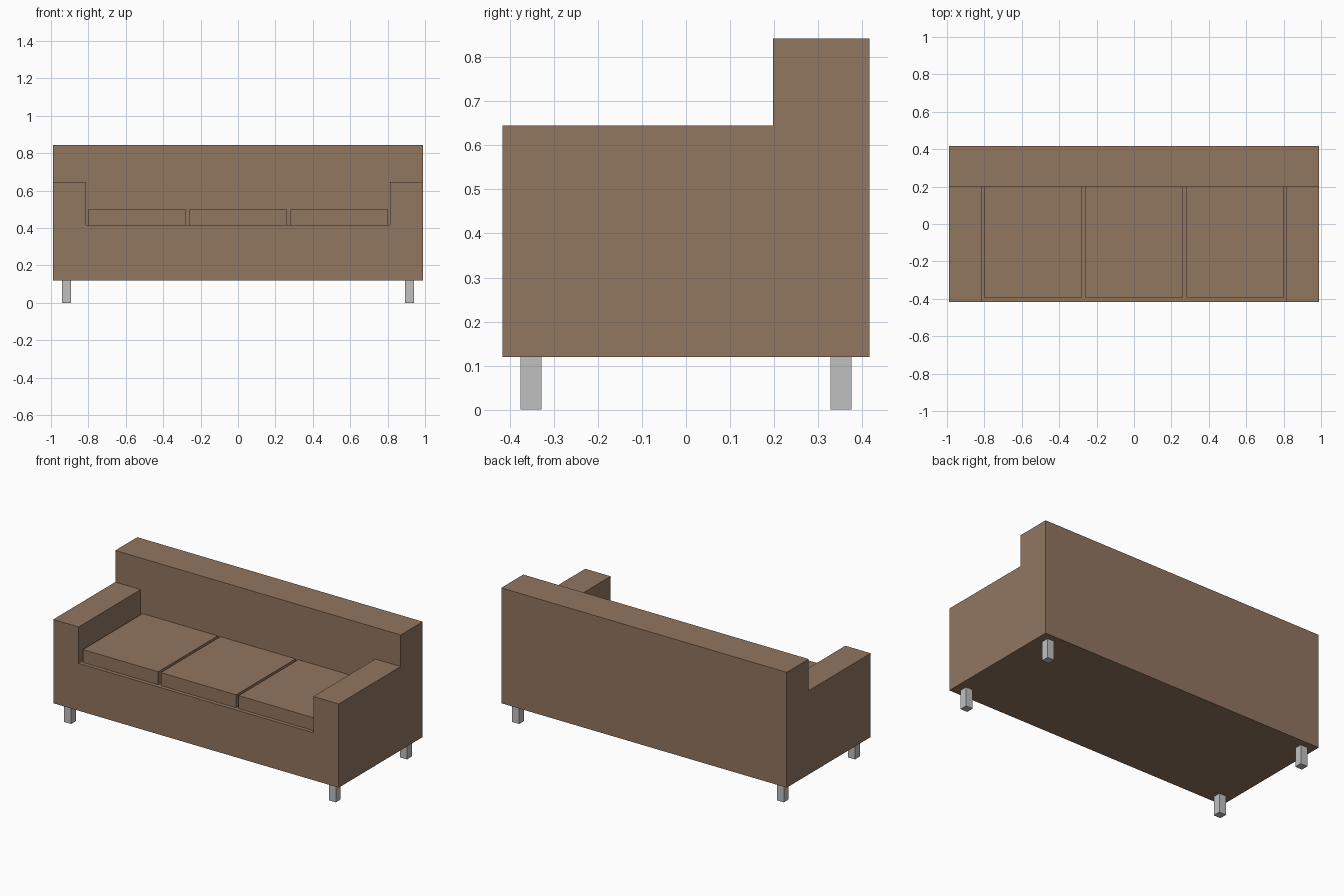
import bpy
import bmesh
from mathutils import Vector

cube = bpy.data.objects.get("Cube")
if cube:
    bpy.data.objects.remove(cube, do_unlink=True)


def make_material(name, rgb):
    mat = bpy.data.materials.new(name)
    mat.use_nodes = True
    mat.diffuse_color = (*rgb, 1)
    bsdf = next(n for n in mat.node_tree.nodes if n.type == "BSDF_PRINCIPLED")
    bsdf.inputs["Base Color"].default_value = (*rgb, 1)
    return mat


def box(name, low, high, mat):
    """Flat-faced block spanning two opposite corners."""
    low, high = Vector(low), Vector(high)
    size = high - low
    bm = bmesh.new()
    bmesh.ops.create_cube(bm, size=1)
    bmesh.ops.scale(bm, vec=size, verts=bm.verts)
    mesh = bpy.data.meshes.new(name)
    bm.to_mesh(mesh)
    bm.free()
    mesh.materials.append(mat)
    obj = bpy.data.objects.new(name, mesh)
    obj.location = (low + high) / 2
    bpy.context.collection.objects.link(obj)
    return obj


fabric = make_material("brown_fabric", (0.285, 0.18, 0.118))
metal = make_material("light_grey_metal", (0.53, 0.53, 0.53))

# Main dimensions
W, D = 0.99, 0.416
BOTTOM, SEAT, ARM_TOP, BACK_TOP = 0.12, 0.417, 0.645, 0.843
BACK_Y, ARM_X = 0.198, 0.814

# Base and backrest
box("seat_base", (-W, -D, BOTTOM), (W, BACK_Y, SEAT), fabric)
box("backrest", (-W, BACK_Y, BOTTOM), (W, D, BACK_TOP), fabric)

# Armrests
for side, x in (("right", -W), ("left", ARM_X)):
    box(side + "_armrest", (x, -D, SEAT), (x + W - ARM_X, BACK_Y, ARM_TOP), fabric)

# Three seat cushions with narrow gaps
for name, x in (("right", -0.54), ("middle", 0), ("left", 0.54)):
    box(name + "_cushion", (x - 0.261, -0.392, SEAT), (x + 0.261, BACK_Y, 0.498), fabric)

# Square legs
for side, x in (("right", -0.918), ("left", 0.918)):
    for end, y in (("front", -0.352), ("back", 0.352)):
        box(f"{end}_{side}_leg", (x - 0.024, y - 0.024, 0), (x + 0.024, y + 0.024, BOTTOM), metal)
